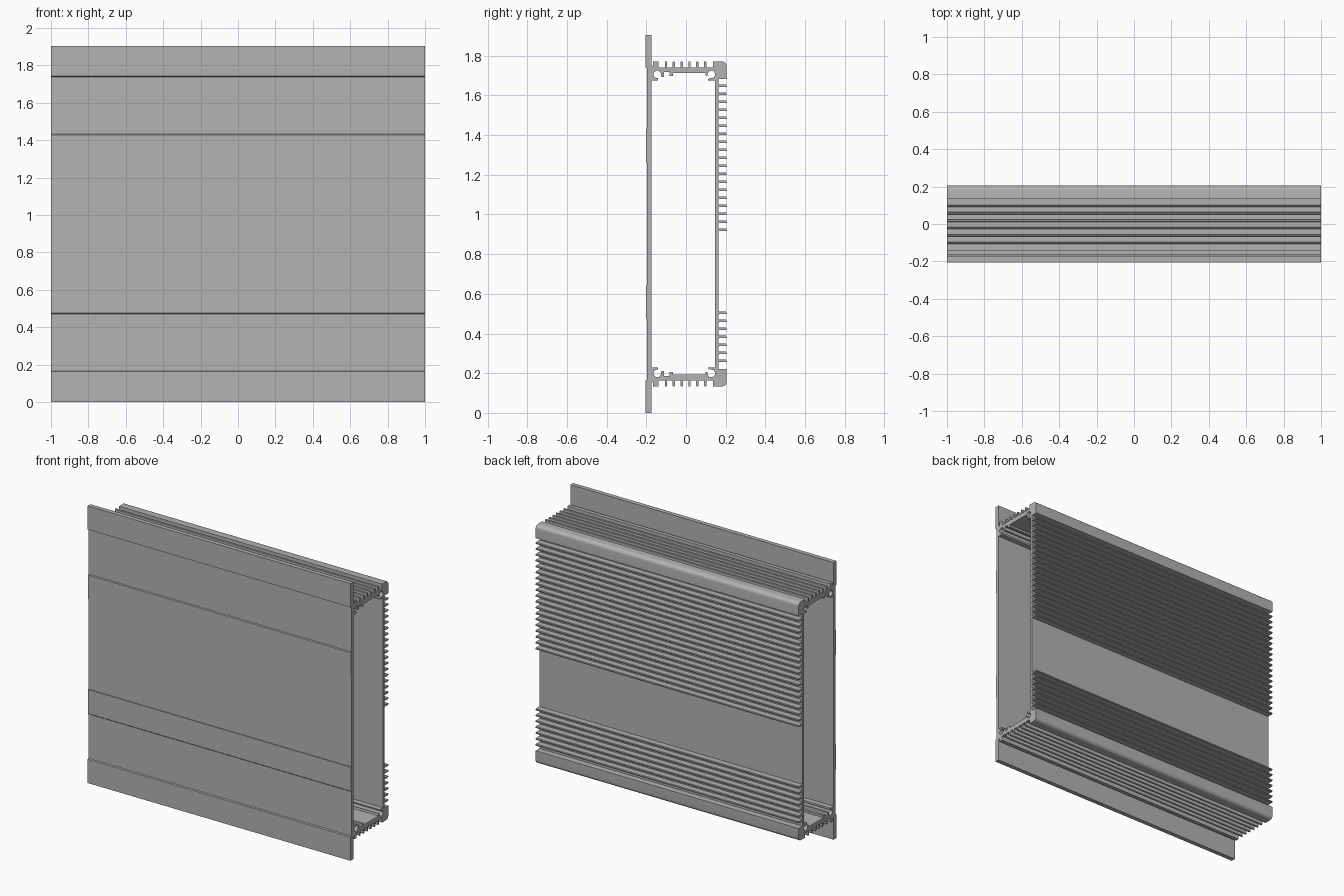
import bpy, bmesh, math

if "Cube" in bpy.data.objects:
    bpy.data.objects.remove(bpy.data.objects["Cube"])

HEIGHT = 1.905
MID = HEIGHT / 2

grey = bpy.data.materials.new("aluminium_grey")
grey.diffuse_color = (0.45, 0.45, 0.45, 1)
grey.use_nodes = True
grey.node_tree.nodes["Principled BSDF"].inputs["Base Color"].default_value = grey.diffuse_color


def extrude(name, outline):
    """Extrude a closed (y, z) outline along the full x length."""
    bm = bmesh.new()
    face = bm.faces.new([bm.verts.new((-1, y, z)) for y, z in outline])
    res = bmesh.ops.extrude_face_region(bm, geom=[face], use_keep_orig=True)
    moved = [g for g in res["geom"] if isinstance(g, bmesh.types.BMVert)]
    bmesh.ops.translate(bm, verts=moved, vec=(2, 0, 0))
    bmesh.ops.recalc_face_normals(bm, faces=bm.faces[:])
    mesh = bpy.data.meshes.new(name)
    bm.to_mesh(mesh)
    bm.free()
    mesh.materials.append(grey)
    obj = bpy.data.objects.new(name, mesh)
    bpy.context.collection.objects.link(obj)
    bpy.ops.object.select_all(action="DESELECT")
    obj.select_set(True)
    bpy.context.view_layer.objects.active = obj
    bpy.ops.object.shade_smooth_by_angle(angle=math.radians(35))
    return obj


def arc(cy, cz, r, start, end, steps):
    angles = [math.radians(start + (end - start) * i / steps) for i in range(steps + 1)]
    return [(cy + r * math.cos(a), cz + r * math.sin(a)) for a in angles]


def mirror(points):
    return [(y, HEIGHT - z) for y, z in reversed(points)]


# Front plate: thick end flanges and two slightly raised bands
half = [(-0.175, HEIGHT), (-0.205, HEIGHT), (-0.205, 1.742), (-0.197, 1.738),
        (-0.197, 1.433), (-0.202, 1.428), (-0.202, 1.263), (-0.197, 1.263)]
lower = mirror(half)
extrude("front_plate", half + lower)

# End wall: outer fins, rounded corner, screw channels and inner lips
BASE, TIP, FIN = 1.742, 1.772, 0.006
wall = [(-0.175, 1.755), (-0.167, 1.746), (-0.165, TIP), (-0.139, TIP), (-0.139, BASE)]
for i in range(6):
    y = -0.101 + i * 0.0395
    wall += [(y - FIN, BASE), (y - FIN, TIP - 0.004), (y - 0.003, TIP),
             (y + 0.003, TIP), (y + FIN, TIP - 0.004), (y + FIN, BASE)]
wall += [(0.135, BASE), (0.135, TIP)]
wall += arc(0.180, TIP - 0.025, 0.025, 90, 0, 6)
wall += [(0.205, 1.683), (0.163, 1.683), (0.147, 1.683), (0.147, 1.675),
         (0.112, 1.675), (0.112, 1.682)]
wall += arc(0.128, 1.706, 0.019, -105, 165, 12)
wall += [(0.108, 1.698), (0.100, 1.698), (0.097, 1.712), (-0.065, 1.712),
         (-0.065, 1.698), (-0.082, 1.698), (-0.082, 1.718), (-0.112, 1.718),
         (-0.112, 1.694), (-0.124, 1.694)]
wall += arc(-0.145, 1.706, 0.019, 15, 285, 12)
wall += [(-0.140, 1.682), (-0.140, 1.675), (-0.175, 1.675)]
extrude("top_end_wall", wall)
extrude("bottom_end_wall", mirror(wall))

# Back wall: cooling fins in two groups with a smooth band between
PITCH = 0.0403
centres = [0.262 + PITCH * i for i in range(7)] + [0.923 + PITCH * i for i in range(19)]
back = [(0.147, 1.683), (0.147, HEIGHT - 1.683), (0.163, HEIGHT - 1.683)]
for z in centres:
    back += [(0.163, z - FIN), (0.202, z - FIN), (0.205, z - 0.003),
             (0.205, z + 0.003), (0.202, z + FIN), (0.163, z + FIN)]
back.append((0.163, 1.683))
extrude("finned_back_wall", back)
